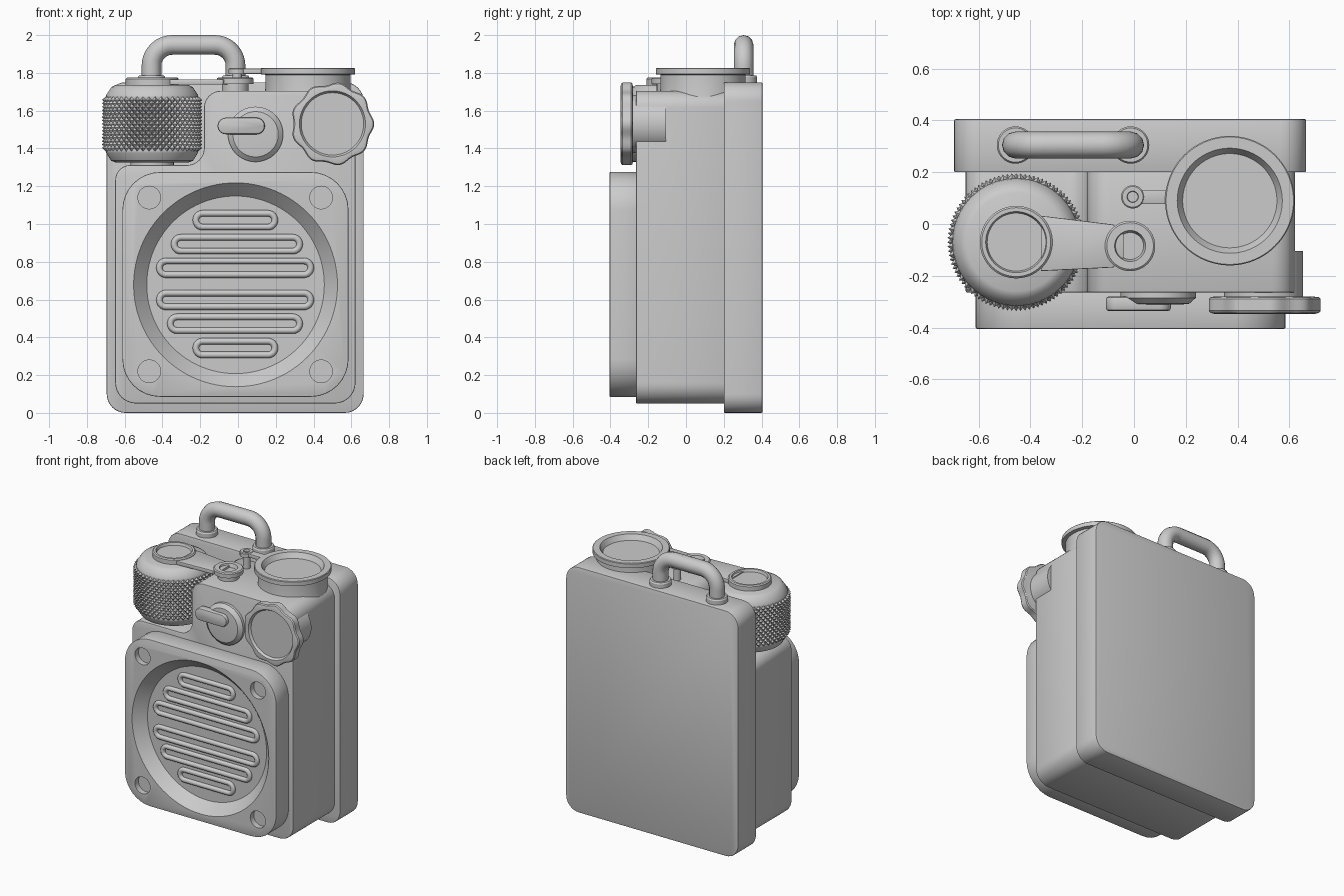
import bpy, bmesh
from math import sin, cos, pi
from mathutils import Vector

if "Cube" in bpy.data.objects:
    bpy.data.objects.remove(bpy.data.objects["Cube"])


def finish(name, bm, bevel=0.0, angle=32):
    bmesh.ops.recalc_face_normals(bm, faces=bm.faces)
    me = bpy.data.meshes.new(name)
    bm.to_mesh(me)
    bm.free()
    ob = bpy.data.objects.new(name, me)
    bpy.context.collection.objects.link(ob)
    bpy.ops.object.select_all(action='DESELECT')
    ob.select_set(True)
    bpy.context.view_layer.objects.active = ob
    if bevel:
        m = ob.modifiers.new("bevel", 'BEVEL')
        m.width, m.segments, m.angle_limit = bevel, 2, 0.9
        bpy.ops.object.modifier_apply(modifier=m.name)
    bpy.ops.object.shade_smooth_by_angle(angle=angle * pi / 180)
    return ob


def rounded(corners, n=8):
    """Fillet right-angled corners given as (x, y, radius)."""
    out = []
    for i, (x, y, r) in enumerate(corners):
        p = Vector((x, y))
        u = (Vector(corners[i - 1][:2]) - p).normalized()
        v = (Vector(corners[(i + 1) % len(corners)][:2]) - p).normalized()
        c = p + (u + v) * r
        for k in range(n + 1):
            t = pi / 2 * k / n
            out.append(c - v * r * cos(t) - u * r * sin(t))
    return out


def box(x0, x1, y0, y1, r):
    return rounded([(x0, y0, r), (x1, y0, r), (x1, y1, r), (x0, y1, r)])


def prism(name, pts, a, b, axis='Y', bevel=0.0):
    """Extrude a 2D outline from a to b along an axis."""
    bm = bmesh.new()
    put = (lambda p, d: (p[0], d, p[1])) if axis == 'Y' else (lambda p, d: (p[0], p[1], d))
    lo = [bm.verts.new(put(p, a)) for p in pts]
    hi = [bm.verts.new(put(p, b)) for p in pts]
    bm.faces.new(lo)
    bm.faces.new(hi)
    for i in range(len(pts)):
        bm.faces.new((lo[i - 1], lo[i], hi[i], hi[i - 1]))
    return finish(name, bm, bevel)


def lathe(name, profile, cx, cy, axis='Z', n=64, lobes=0, amp=0.0):
    """Turn (radius, position) pairs about z at (x, y), or about y at (x, z)."""
    bm = bmesh.new()
    rings = []
    for r, h in profile:
        ring = []
        for i in range(n):
            t = 2 * pi * i / n
            rr = r + (amp * cos(lobes * t) if r > 0.19 else 0)
            px, py = cx + rr * cos(t), cy + rr * sin(t)
            ring.append(bm.verts.new((px, py, h) if axis == 'Z' else (px, h, py)))
        rings.append(ring)
    for a, b in zip(rings, rings[1:]):
        for i in range(n):
            bm.faces.new((a[i - 1], a[i], b[i], b[i - 1]))
    bm.faces.new(rings[0])
    bm.faces.new(rings[-1])
    return finish(name, bm)


def tube(name, pts, radius, cyclic=False):
    """Sweep a round section along a path."""
    cu = bpy.data.curves.new(name, 'CURVE')
    cu.dimensions = '3D'
    cu.bevel_depth, cu.bevel_resolution, cu.use_fill_caps = radius, 4, True
    sp = cu.splines.new('POLY')
    sp.points.add(len(pts) - 1)
    for q, p in zip(sp.points, pts):
        q.co = (*p, 1)
    sp.use_cyclic_u = cyclic
    ob = bpy.data.objects.new(name, cu)
    bpy.context.collection.objects.link(ob)
    bpy.ops.object.select_all(action='DESELECT')
    ob.select_set(True)
    bpy.context.view_layer.objects.active = ob
    bpy.ops.object.convert(target='MESH')
    bpy.ops.object.shade_smooth_by_angle(angle=0.7)


def cut(ob, cutter):
    m = ob.modifiers.new("cut", 'BOOLEAN')
    m.operation, m.object, m.solver = 'DIFFERENCE', cutter, 'EXACT'
    bpy.ops.object.select_all(action='DESELECT')
    bpy.context.view_layer.objects.active = ob
    ob.select_set(True)
    bpy.ops.object.modifier_apply(modifier=m.name)
    bpy.data.objects.remove(cutter)


# Back plate and notched main body
prism("back_plate", box(-0.695, 0.665, 0.0, 1.75, 0.1), 0.2, 0.405, bevel=0.006)
prism("main_body", rounded([(-0.65, 0.05, 0.11), (0.622, 0.05, 0.11), (0.622, 1.705, 0.09),
                            (-0.18, 1.705, 0.09), (-0.18, 1.312, 0.09), (-0.65, 1.312, 0.08)]),
      -0.265, 0.21, bevel=0.006)

# Speaker frame with dished opening and screw recesses
frame = prism("speaker_frame", box(-0.612, 0.585, 0.085, 1.275, 0.2), -0.405, -0.255, bevel=0.006)
cut(frame, lathe("dish_cutter", [(0.47, -0.33), (0.549, -0.415)], -0.013, 0.678, 'Y', 96))
for x in (-0.47, 0.44):
    for z in (0.22, 1.14):
        cut(frame, lathe("screw_cutter", [(0.06, -0.365), (0.06, -0.45)], x, z, 'Y', 32))
bpy.context.view_layer.objects.active = frame
bpy.ops.object.shade_smooth_by_angle(angle=0.5)

# Grille slot rims
for i, (z, x0, x1) in enumerate([(1.02, -0.24, 0.212), (0.893, -0.355, 0.343), (0.768, -0.433, 0.402),
                                 (0.598, -0.433, 0.402), (0.472, -0.375, 0.343), (0.343, -0.24, 0.212)]):
    loop = box(x0 + 0.017, x1 - 0.017, z - 0.036, z + 0.036, 0.0355)
    tube(f"grille_slot_rim_{i + 1}", [(p.x, -0.333, p.y) for p in loop], 0.017, True)

# Large knurled knob
kx, ky = -0.455, -0.07
lathe("knob_stem", [(0.115, 1.29), (0.115, 1.35)], kx, ky)
lathe("knob_core", [(0.19, 1.325), (0.217, 1.335), (0.242, 1.375), (0.246, 1.39), (0.246, 1.665),
                    (0.242, 1.685), (0.215, 1.725), (0.19, 1.737)], kx, ky)
bm = bmesh.new()
cols, rows, z0, z1 = 96, 16, 1.385, 1.675
grid = []
for j in range(rows + 1):
    line = []
    for i in range(cols):
        r = 0.266 if (i + j) % 2 == 0 and 0 < j < rows else 0.246
        t = 2 * pi * i / cols
        line.append(bm.verts.new((kx + r * cos(t), ky + r * sin(t), z0 + (z1 - z0) * j / rows)))
    grid.append(line)
for j in range(rows):
    for i in range(cols):
        k = (i + 1) % cols
        a, b, c, d = grid[j][i], grid[j][k], grid[j + 1][k], grid[j + 1][i]
        tris = ((a, b, d), (b, c, d)) if (i + j) % 2 == 0 else ((a, b, c), (a, c, d))
        for f in tris:
            bm.faces.new(f)
finish("knob_knurling", bm, angle=5)

# Bracket linking the knob to the small post
lathe("bracket_cap", [(0.14, 1.72), (0.14, 1.768), (0.133, 1.775), (0.118, 1.775),
                      (0.112, 1.757)], kx, ky)
prism("bracket_arm", [(-0.36, 0.032), (-0.08, -0.002), (-0.04, -0.04), (-0.04, -0.13), (-0.08, -0.168),
                      (-0.36, -0.182)], 1.738, 1.765, 'Z', 0.004)
lathe("bracket_post", [(0.07, 1.69), (0.07, 1.74), (0.097, 1.742), (0.097, 1.77), (0.09, 1.776),
                       (0.06, 1.776), (0.052, 1.75)], -0.015, -0.085, n=48)

# Filler cup with rim, tab and pin
lathe("filler_cup", [(0.235, 1.65), (0.225, 1.72), (0.225, 1.79), (0.25, 1.793), (0.25, 1.822),
                     (0.246, 1.826), (0.203, 1.826), (0.182, 1.79)], 0.37, 0.09, n=80)
prism("cup_tab", box(0.02, 0.14, 0.077, 0.132, 0.01), 1.795, 1.822, 'Z', 0.004)
lathe("tab_eye", [(0.045, 1.793), (0.045, 1.82), (0.04, 1.825), (0.022, 1.825), (0.02, 1.81)],
      -0.005, 0.105, n=32)
lathe("tab_pin", [(0.025, 1.69), (0.025, 1.8)], -0.005, 0.105, n=24)

# Carry handle and its collars
hx0, hx1, hr = -0.458, -0.013, 0.11
path = [(hx0, 0.305, 1.72)]
path += [(hx0 + hr - hr * cos(pi / 2 * k / 10), 0.305, 1.838 + hr * sin(pi / 2 * k / 10)) for k in range(11)]
path += [(hx1 - hr + hr * sin(pi / 2 * k / 10), 0.305, 1.838 + hr * cos(pi / 2 * k / 10)) for k in range(11)]
path += [(hx1, 0.305, 1.72)]
tube("carry_handle", path, 0.052)
for x in (hx0, hx1):
    lathe("handle_collar", [(0.072, 1.74), (0.072, 1.778), (0.066, 1.787), (0.05, 1.787)], x, 0.305, n=40)

# Lobed front dial on its shaft
lathe("dial_shaft", [(0.153, -0.105), (0.153, -0.285)], 0.5, 1.53, 'Y')
lathe("dial", [(0.19, -0.28), (0.207, -0.283), (0.213, -0.29), (0.213, -0.335), (0.207, -0.343),
               (0.192, -0.347), (0.175, -0.347), (0.165, -0.33)], 0.5, 1.53, 'Y', 108, 9, 0.008)

# Toggle switch: round base and lever
lathe("switch_base", [(0.146, -0.25), (0.146, -0.285), (0.12, -0.308), (0.1, -0.31)], 0.093, 1.475, 'Y')
prism("switch_lever", box(-0.108, 0.142, 1.475, 1.563, 0.0435), -0.28, -0.336, bevel=0.012)
